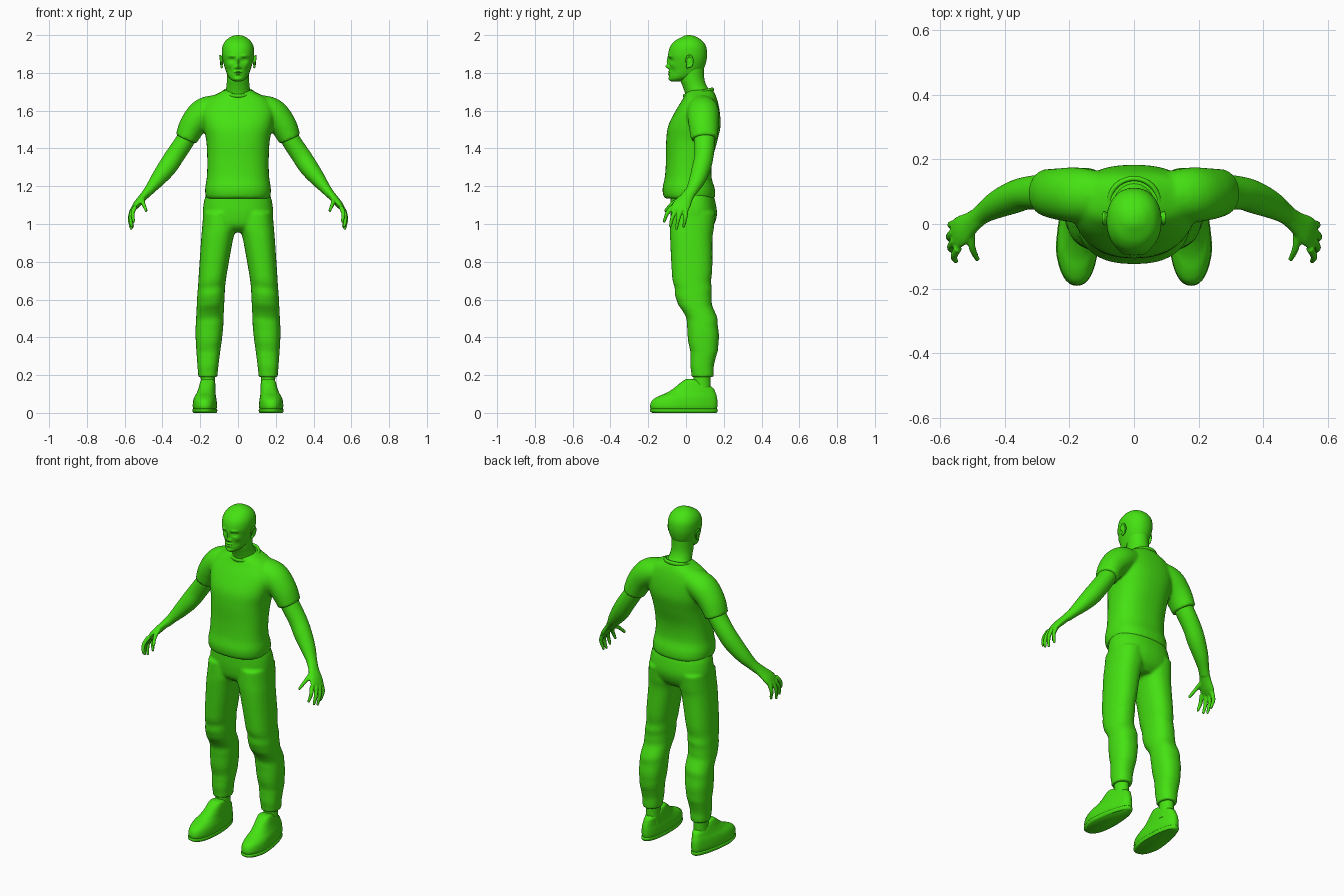
import bpy, bmesh, math
from mathutils import Vector, Matrix

if "Cube" in bpy.data.objects:
    bpy.data.objects.remove(bpy.data.objects["Cube"])

green = bpy.data.materials.new("bright_green")
green.use_nodes = True
COLOUR = (0.06, 0.76, 0.006, 1)
green.diffuse_color = COLOUR
green.node_tree.nodes["Principled BSDF"].inputs["Base Color"].default_value = COLOUR


def spline(rows, steps):
    """Catmull-Rom through rows of numbers."""
    out = []
    for i in range(len(rows) - 1):
        p0, p1, p2, p3 = (rows[max(i - 1, 0)], rows[i], rows[i + 1],
                          rows[min(i + 2, len(rows) - 1)])
        for k in range(steps):
            t = k / steps
            out.append([b + t * ((c - a) / 2 + t * ((2 * a - 5 * b + 4 * c - d) / 2
                        + t * (3 * b - a - 3 * c + d) / 2))
                        for a, b, c, d in zip(p0, p1, p2, p3)])
    return out + [list(rows[-1])]


def skin(bm, frames, segs, power):
    """Close a tube over frames of (centre, axis a, axis b)."""
    rings = []
    for centre, a, b in frames:
        ring = []
        for k in range(segs):
            t = math.tau * k / segs
            c, s = math.cos(t), math.sin(t)
            ring.append(bm.verts.new(centre
                        + a * math.copysign(abs(c) ** (2 / power), c)
                        + b * math.copysign(abs(s) ** (2 / power), s)))
        rings.append(ring)
    for low, high in zip(rings, rings[1:]):
        for k in range(segs):
            n = (k + 1) % segs
            bm.faces.new((low[k], low[n], high[n], high[k]))
    bm.faces.new(rings[0][::-1])
    bm.faces.new(rings[-1])


def stack(bm, rows, steps=5, segs=40, power=2.3):
    """Level rings given as z, x min, x max, y min, y max."""
    skin(bm, [(Vector(((x0 + x1) / 2, (y0 + y1) / 2, z)),
               Vector(((x1 - x0) / 2, 0, 0)), Vector((0, (y1 - y0) / 2, 0)))
              for z, x0, x1, y0, y1 in spline(rows, steps)], segs, power)


def limb(bm, rows, side=1, steps=5, segs=24):
    """Rings across a path given as x, y, z, thickness, depth."""
    pts = spline(rows, steps)
    frames = []
    for i, (x, y, z, ra, rb) in enumerate(pts):
        t = (Vector(pts[min(i + 1, len(pts) - 1)][:3]) - Vector(pts[max(i - 1, 0)][:3]))
        t = t.normalized()
        b = Vector((0, 1, 0))
        b = (b - t * b.dot(t)).normalized()
        a = b.cross(t)
        flip = Vector((side, 1, 1))
        frames.append((Vector((x, y, z)) * flip, a * flip * ra, b * flip * rb))
    skin(bm, frames, segs, 2)


def ball(bm, centre, size):
    bmesh.ops.create_uvsphere(bm, u_segments=24, v_segments=16, radius=1,
                              matrix=Matrix.LocRotScale(centre, None, Vector(size)))


def finish(name, bm, voxel=0, smooth=0, mirror=False):
    bmesh.ops.recalc_face_normals(bm, faces=bm.faces)
    mesh = bpy.data.meshes.new(name)
    bm.to_mesh(mesh)
    bm.free()
    mesh.materials.append(green)
    obj = bpy.data.objects.new(name, mesh)
    bpy.context.collection.objects.link(obj)
    if mirror:
        mod = obj.modifiers.new("mirror", "MIRROR")
        mod.use_mirror_merge = False
    if voxel:
        mod = obj.modifiers.new("blend", "REMESH")
        mod.mode = "VOXEL"
        mod.voxel_size = voxel
        mod.use_smooth_shade = True
        if smooth:
            mod = obj.modifiers.new("relax", "SMOOTH")
            mod.factor = 0.5
            mod.iterations = smooth
    bpy.ops.object.select_all(action="DESELECT")
    bpy.context.view_layer.objects.active = obj
    obj.select_set(True)
    if voxel:
        bpy.ops.object.shade_smooth()
    else:
        bpy.ops.object.shade_smooth_by_angle(angle=math.radians(50))
    return obj


def centred(rows):
    """Rows of z, half width, y min, y max, centred on x."""
    return [(z, -w, w, y0, y1) for z, w, y0, y1 in rows]


# Shirt: torso and two short sleeves blended together
bm = bmesh.new()
stack(bm, centred([(1.135, .164, -.11, .148), (1.15, .172, -.12, .155),
                   (1.19, .174, -.124, .152), (1.25, .165, -.112, .135),
                   (1.34, .163, -.106, .14), (1.44, .168, -.105, .166),
                   (1.52, .185, -.094, .183), (1.6, .195, -.055, .178),
                   (1.66, .16, -.018, .165), (1.695, .10, .0, .15),
                   (1.71, .07, .02, .14)]), power=2.4)
for side in (1, -1):
    limb(bm, [(.07, .085, 1.625, .06, .07), (.17, .09, 1.595, .078, .085),
              (.235, .093, 1.53, .072, .08), (.275, .098, 1.45, .06, .072)], side)
finish("shirt", bm, .008, 6)

# Collar band around the neck
bm = bmesh.new()
tilt = Matrix.Translation((0, .066, 1.695)) @ Matrix.Rotation(math.radians(13), 4, "X")
frames = []
for k in range(48):
    t = math.tau * k / 48
    out = Vector((math.cos(t), math.sin(t), 0))
    frames.append([bm.verts.new(tilt @ (out * (.077 + .008 * math.cos(u))
                   + Vector((0, 0, .011 * math.sin(u)))))
                   for u in (math.tau * j / 10 for j in range(10))])
for k in range(48):
    for j in range(10):
        a, b = frames[k], frames[(k + 1) % 48]
        bm.faces.new((a[j], b[j], b[(j + 1) % 10], a[(j + 1) % 10]))
finish("collar", bm)

# Trousers: pelvis and two legs with loose knees
bm = bmesh.new()
stack(bm, centred([(.955, .10, -.03, .11), (.99, .17, -.07, .145),
                   (1.05, .186, -.082, .164), (1.12, .18, -.082, .155),
                   (1.165, .165, -.08, .14)]))
LEG = [(.19, .11, .21, .03, .145), (.28, .1, .217, .024, .155),
       (.39, .085, .224, .01, .174), (.46, .078, .224, .005, .168),
       (.535, .075, .22, -.015, .153), (.615, .071, .216, -.056, .135),
       (.68, .067, .211, -.069, .13), (.76, .055, .206, -.076, .139),
       (.92, .026, .195, -.084, .14), (.98, .01, .19, -.084, .148),
       (1.06, .01, .184, -.08, .155)]
for s in (1, -1):
    stack(bm, [(z, s * x0, s * x1, y0, y1) for z, x0, x1, y0, y1 in LEG])
# Soft folds around knee and calf
for v in bm.verts:
    x, y, z = v.co
    for height, depth in ((.66, .007), (.57, -.007), (.5, .006), (.33, .005), (.25, -.004)):
        v.co.y += depth * math.exp(-((z - height + .12 * (abs(x) - .15)) / .025) ** 2)
finish("trousers", bm, .008, 3)

# Bare ankles
bm = bmesh.new()
stack(bm, [(.09, .12, .2, .03, .13), (.15, .122, .197, .038, .13),
           (.22, .122, .198, .04, .13)], power=2)
finish("ankles", bm, mirror=True)


def narrow_heel(bm):
    for v in bm.verts:
        heel = max(0, min(1, (v.co.y + .08) / .2))
        v.co.x = .178 - .012 * heel + (v.co.x - .178) * (1 - .22 * heel)


# Shoes with a low instep and a thin sole
bm = bmesh.new()
stack(bm, [(.012, .115, .237, -.182, .16), (.035, .11, .243, -.19, .166),
           (.065, .112, .241, -.18, .166), (.086, .116, .236, -.15, .163),
           (.105, .118, .228, -.105, .157), (.13, .118, .22, -.065, .145),
           (.155, .12, .213, -.035, .105), (.172, .126, .205, -.012, .07),
           (.179, .142, .19, .0, .045)])
narrow_heel(bm)
finish("shoes", bm, mirror=True)
bm = bmesh.new()
stack(bm, [(0, .114, .238, -.178, .16), (.008, .109, .245, -.19, .167),
           (.018, .109, .245, -.191, .168), (.022, .112, .241, -.188, .164)], steps=2)
narrow_heel(bm)
finish("soles", bm, mirror=True)

# Arms with palm, four fingers and thumb
bm = bmesh.new()
limb(bm, [(.235, .095, 1.52, .05, .056), (.285, .098, 1.435, .05, .055),
          (.335, .095, 1.36, .051, .051), (.375, .082, 1.3, .05, .05),
          (.425, .06, 1.235, .04, .043), (.465, .035, 1.185, .028, .033),
          (.49, .015, 1.155, .024, .031)])
limb(bm, [(.475, .027, 1.175, .023, .03), (.505, .003, 1.14, .021, .036),
          (.535, -.02, 1.105, .019, .047), (.556, -.037, 1.078, .012, .046)])
FINGERS = [((.545, -.074, 1.09), (.558, -.1, 1.055), (.552, -.115, 1.015)),
           ((.556, -.051, 1.08), (.569, -.072, 1.035), (.564, -.083, .99)),
           ((.56, -.026, 1.075), (.573, -.04, 1.03), (.566, -.05, .977)),
           ((.556, .0, 1.075), (.568, -.003, 1.035), (.558, -.012, .988)),
           ((.505, -.012, 1.14), (.502, -.07, 1.11), (.486, -.108, 1.072))]
for base, mid, tip in FINGERS:
    limb(bm, [(*base, .013, .013), (*mid, .011, .011), (*tip, .008, .008)], segs=14)
    ball(bm, tip, (.008, .008, .009))
finish("arms", bm, .005, 2, mirror=True)

# Neck, leaning forward
bm = bmesh.new()
stack(bm, centred([(1.64, .085, -.0, .145), (1.69, .069, -.005, .138),
                   (1.73, .061, -.018, .11), (1.77, .059, -.032, .097),
                   (1.83, .06, -.03, .095)]), power=2)
finish("neck", bm)

# Head with a modelled face
bm = bmesh.new()
stack(bm, centred([(1.755, .018, -.078, -.03), (1.765, .038, -.086, .01),
                   (1.785, .054, -.089, .06), (1.82, .067, -.088, .092),
                   (1.86, .079, -.09, .107), (1.9, .085, -.094, .112),
                   (1.94, .082, -.083, .106), (1.97, .066, -.058, .086),
                   (1.99, .04, -.022, .056), (1.998, .018, -.003, .034),
                   (2.0, .004, .012, .02)]), steps=11, segs=144, power=2.15)
# Bumps as x, z, width, height, push forward
FACE = [(0, 1.833, .010, .010, .019), (0, 1.86, .007, .022, .012),
        (.013, 1.828, .006, .006, .008), (.034, 1.889, .018, .007, .006),
        (.032, 1.868, .015, .010, -.011), (.032, 1.867, .009, .005, .006),
        (0, 1.805, .017, .0045, .009), (0, 1.793, .015, .005, .008),
        (0, 1.799, .02, .002, -.005), (0, 1.767, .02, .01, .006),
        (.047, 1.842, .014, .014, .004), (.042, 1.808, .014, .018, -.004)]
for v in bm.verts:
    if v.co.y < -.01:
        x, z = abs(v.co.x), v.co.z
        v.co.y -= sum(p * math.exp(-((x - cx) / w) ** 2 - ((z - cz) / h) ** 2)
                      for cx, cz, w, h, p in FACE)
finish("head", bm)

# Ears: a flat shell, outer rim and lobe
bm = bmesh.new()
ball(bm, (.086, .018, 1.86), (.007, .018, .03))
rim = []
for k in range(19):
    t = math.radians(-120 + k * 300 / 18)
    rim.append((.092 + .003 * math.sin(t), .018 + .018 * math.cos(t),
                1.862 + .029 * math.sin(t)))
for p in rim:
    ball(bm, p, (.005, .005, .006))
ball(bm, (.086, .008, 1.832), (.006, .008, .009))
finish("ears", bm, .003, 3, mirror=True)
